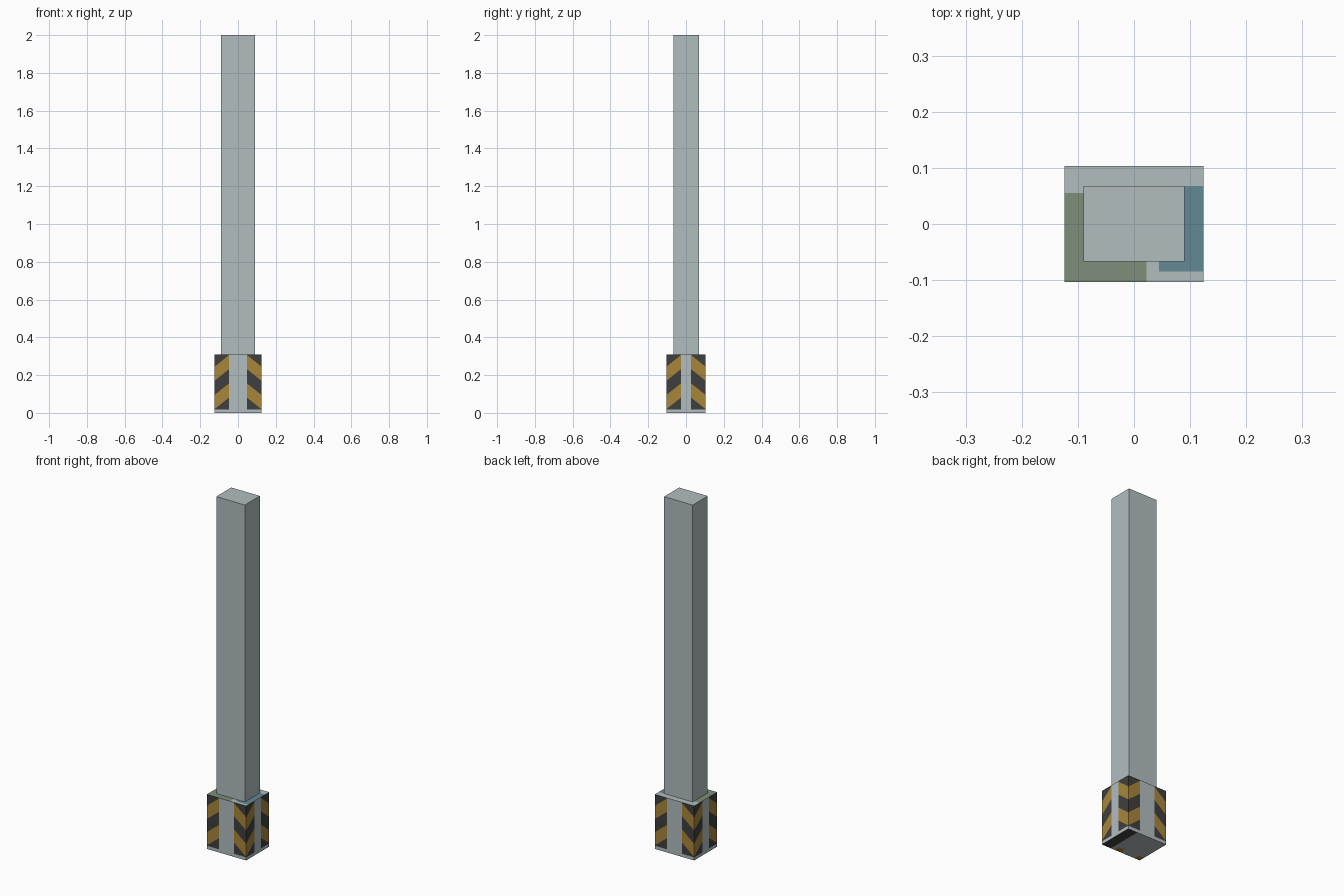
import bpy, bmesh, math
from mathutils import Vector

if "Cube" in bpy.data.objects:
    bpy.data.objects.remove(bpy.data.objects["Cube"])


def material(name, rgb):
    m = bpy.data.materials.new(name)
    lin = [((c / 255 + 0.055) / 1.055) ** 2.4 for c in rgb]
    m.diffuse_color = (*lin, 1)
    m.use_nodes = True
    m.node_tree.nodes["Principled BSDF"].inputs["Base Color"].default_value = m.diffuse_color
    return m


concrete = material("concrete_grey", (178, 189, 191))
yellow = material("hazard_yellow", (168, 134, 58))
dark = material("hazard_dark", (64, 63, 62))
green = material("moss_green", (125, 143, 122))
teal = material("dull_teal", (100, 136, 149))
MATS = [concrete, yellow, dark, green, teal]
GREY, YELLOW, DARK, GREEN, TEAL = range(5)


def box_mesh(lo, hi):
    bm = bmesh.new()
    bmesh.ops.create_cube(bm, size=1)
    for v in bm.verts:
        v.co = Vector([lo[i] if v.co[i] < 0 else hi[i] for i in range(3)])
    return bm


def finish(bm, name):
    me = bpy.data.meshes.new(name)
    bm.normal_update()
    bm.to_mesh(me)
    bm.free()
    for m in MATS:
        me.materials.append(m)
    ob = bpy.data.objects.new(name, me)
    bpy.context.collection.objects.link(ob)


def cut(bm, co, no, test):
    """Slice only the faces that pass the test."""
    bm.normal_update()
    faces = [f for f in bm.faces if test(f)]
    geom = set(faces)
    for f in faces:
        geom.update(f.edges)
        geom.update(f.verts)
    bmesh.ops.bisect_plane(bm, geom=list(geom), plane_co=co, plane_no=no, dist=1e-6)


# Tall shaft
finish(box_mesh((-0.09, -0.067, 0.31), (0.09, 0.068, 2.0)), "shaft")

# Wider base with corner hazard bands
X, Y, H, FOOT, W = 0.124, 0.1035, 0.31, 0.018, 0.076
STEP, SLOPE, START = 0.075, 0.8, 0.02
base = box_mesh((-X, -Y, 0), (X, Y, H))
half = (X, Y)


def wall_axis(f):
    """Axis running along a wall face, or None on top and bottom."""
    if abs(f.normal.z) > 0.5:
        return None
    return 0 if abs(f.normal.y) > 0.5 else 1


def on_strip(f, axis, side):
    c = f.calc_center_median()
    return (wall_axis(f) == axis and c[axis] * side > half[axis] - W
            and c.z > FOOT)


cut(base, (0, 0, FOOT), (0, 0, 1), lambda f: wall_axis(f) is not None)
for axis in (0, 1):
    for side in (-1, 1):
        co, no = Vector(), Vector()
        co[axis] = side * (half[axis] - W)
        no[axis] = 1
        cut(base, co, no, lambda f: wall_axis(f) == axis)
for axis in (0, 1):
    for side in (-1, 1):
        for k in range(-1, 5):
            co, no = Vector(), Vector((0, 0, 1))
            co[axis] = side * half[axis]
            co.z = START + k * STEP
            no[axis] = side * SLOPE
            cut(base, co, no, lambda f: on_strip(f, axis, side))

# Patches on the top ledge and underside
for axis, values, direction in (
        (0, (0.022, 0.045), 1), (1, (-0.085, 0.055, 0.068), 1),
        (0, (-0.09, 0.0, 0.04, 0.065), -1), (1, (-0.07,), -1)):
    for v in values:
        co, no = Vector(), Vector()
        co[axis], no[axis] = v, 1
        cut(base, co, no, lambda f: f.normal.z * direction > 0.5)

# Colour base faces by position
base.normal_update()
for f in base.faces:
    c = f.calc_center_median()
    axis = wall_axis(f)
    f.material_index = GREY
    if axis is not None:
        d = half[axis] - abs(c[axis])
        if d < W and c.z > FOOT:
            band = math.floor((c.z - SLOPE * d - START) / STEP)
            f.material_index = YELLOW if band % 2 == 0 else DARK
    elif f.normal.z > 0:
        if c.x < 0.022 and c.y < 0.055:
            f.material_index = GREEN
        elif c.x > 0.045 and -0.085 < c.y < 0.068:
            f.material_index = TEAL
    elif c.x > 0.065:
        f.material_index = DARK
    elif c.y < -0.07 and (c.x < -0.09 or 0 < c.x < 0.04):
        f.material_index = YELLOW
finish(base, "base")
